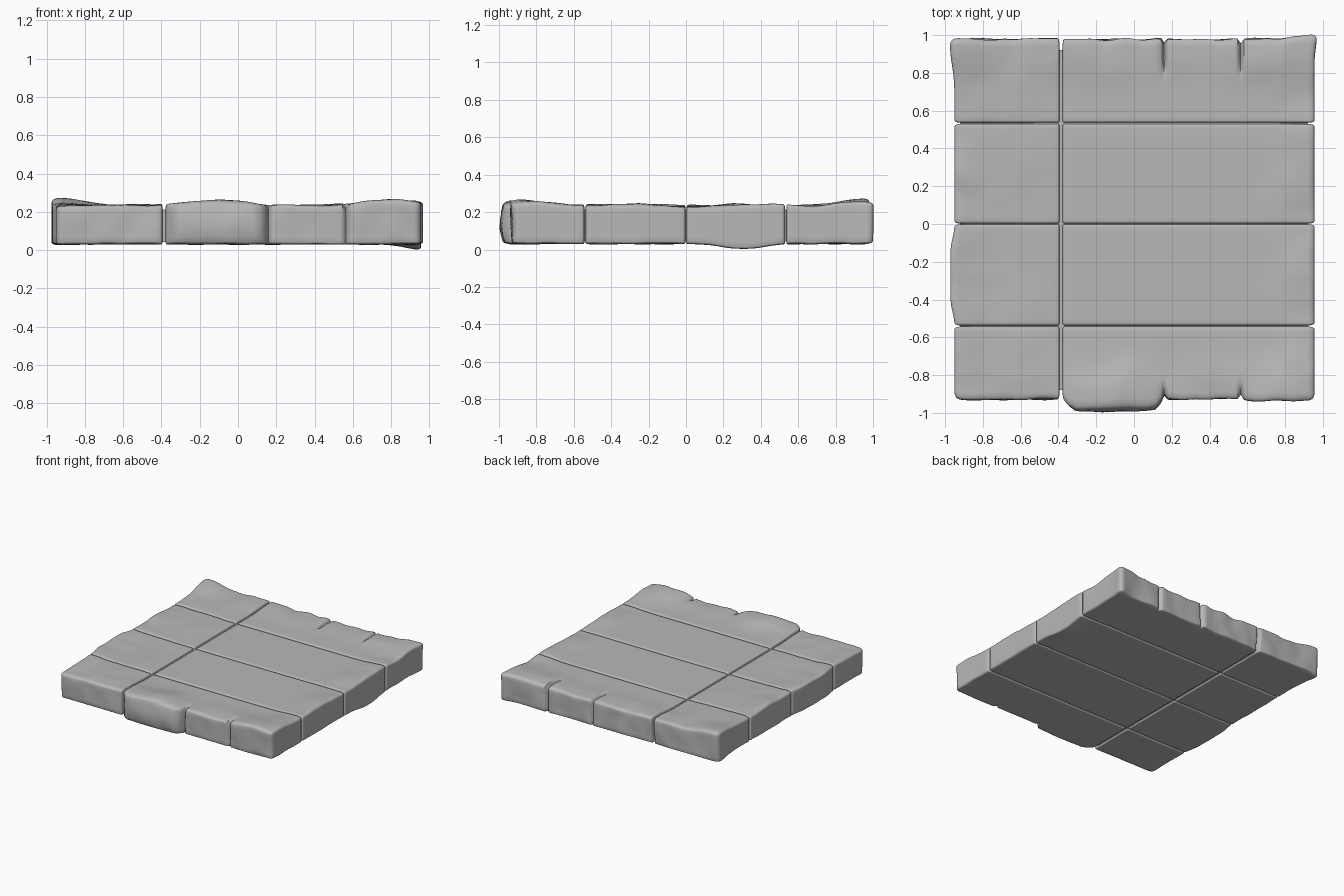
import bpy, bmesh, math
from mathutils import Vector, noise

cube = bpy.data.objects.get("Cube")
if cube:
    bpy.data.objects.remove(cube, do_unlink=True)

stone = bpy.data.materials.new("grey stone")
stone.use_nodes = True
grey = (0.48, 0.48, 0.48, 1)
stone.diffuse_color = grey
stone.node_tree.nodes["Principled BSDF"].inputs["Base Color"].default_value = grey

BOTTOM, TOP = 0.03, 0.228
OUTER, SEAM = 0.035, 0.012          # rounding of rim edges and of joints
NOTCHES = (0.16, 0.565)             # short cracks in the front and back rims


def ramp(v, a, b):
    t = max(0, min(1, (v - a) / (b - a)))
    return t * t * (3 - 2 * t)


def span(v, a, b, soft):
    return ramp(v, a, a + soft) * (1 - ramp(v, b - soft, b))


def bump(x, y, cx, cy, rx, ry):
    return math.exp(-((x - cx) / rx) ** 2 - ((y - cy) / ry) ** 2)


def weather(p):
    """Uneven, worn surface that is strongest along the slab's rim."""
    x, y, z = p
    edge = min(x + 0.95, 0.955 - x, y + 0.93, 0.98 - y)
    rim = 1 - ramp(edge, 0.02, 0.32)
    rough = max(rim, 0.5 * (1 - ramp(x, -0.6, -0.38)))
    side = 1 - ramp(edge, 0, 0.12)
    up = ramp(z, 0.1, TOP)
    big = noise.noise(Vector((x * 4 + 3, y * 4, z * 3)))
    fine = noise.noise(Vector((x * 10, y * 10 + 7, z * 9)))
    d = Vector((0, 0, 0))
    # worn top and slightly uneven underside
    d.z += up * rough * (0.010 + 0.016 * big + 0.006 * fine)
    d.z += (1 - up) * rough * 0.005 * fine
    d.z += up * (0.030 * bump(x, y, -0.9, 0.92, 0.2, 0.16)
                 + 0.022 * bump(x, y, -0.05, -0.88, 0.2, 0.12)
                 + 0.024 * bump(x, y, 0.78, -0.85, 0.16, 0.14)
                 + 0.014 * bump(x, y, 0.8, 0.85, 0.2, 0.12))
    # rim faces pushed in and out
    push = side * 0.010 * (big + fine)
    d.x += push * (ramp(x, 0.8, 0.95) - ramp(x, -0.8, -0.95 + 0.3))if abs(x) > 0.8 else 0
    d.y += push * (1 if y > 0 else -1) if abs(y) > 0.8 else 0
    # bulging stones and flared corners
    d.y -= 0.06 * span(x, -0.385, 0.17, 0.07) * ramp(-y, 0.8, 0.93) * (0.6 + 0.4 * span(z, 0, 0.27, 0.12))
    d.x -= 0.022 * span(y, -0.54, 0, 0.15) * ramp(-x, 0.75, 0.95)
    d.x -= 0.024 * bump(x, y, -0.95, 0.95, 0.15, 0.14)
    corner = bump(x, y, 0.96, 0.98, 0.08, 0.07)
    d.x += 0.015 * corner
    d.y += 0.018 * corner
    d.z -= 0.03 * (1 - up) * bump(x, y, 0.96, 0.31, 0.12, 0.16)
    # rim cracks
    for n in NOTCHES:
        crack = math.exp(-((x - n) / 0.011) ** 2)
        d.y += crack * (0.025 * ramp(-y, 0.88, 0.93) - 0.025 * ramp(y, 0.93, 0.98))
        d.z -= up * crack * 0.03 * max(ramp(y, 0.77, 0.86), ramp(-y, 0.84, 0.9))
    return Vector(p) + d


def cuts(lo, hi, rlo, rhi, step, extra=()):
    vals = [lo + rlo * f for f in (0.3, 0.65, 1)] + [hi - rhi * f for f in (0.3, 0.65, 1)]
    n = int((hi - lo) / step)
    vals += [lo + (hi - lo) * i / n for i in range(1, n)]
    for e in extra:
        vals += [e + k * 0.009 for k in (-2, -1, 0, 1, 2)]
    return [v for v in vals if lo < v < hi]


def slab(name, lo, hi, rlo, rhi, extra):
    bm = bmesh.new()
    bmesh.ops.create_cube(bm, size=1)
    for v in bm.verts:
        v.co = [lo[i] if v.co[i] < 0 else hi[i] for i in range(3)]
    for axis in range(3):
        normal = Vector((0, 0, 0))
        normal[axis] = 1
        for c in cuts(lo[axis], hi[axis], rlo[axis], rhi[axis], 0.035, extra if axis == 0 else ()):
            bmesh.ops.bisect_plane(bm, geom=bm.verts[:] + bm.edges[:] + bm.faces[:],
                                   plane_co=normal * c, plane_no=normal, dist=1e-5)
    for v in bm.verts:
        # round the edges, then wear the surface
        base, off = Vector(v.co), Vector((0, 0, 0))
        rad = [1, 1, 1]
        for i in range(3):
            a, b = lo[i] + rlo[i], hi[i] - rhi[i]
            base[i] = max(a, min(b, v.co[i]))
            rad[i] = rlo[i] if v.co[i] < a else rhi[i]
            off[i] = (v.co[i] - base[i]) / rad[i]
        if off.length > 1:
            off.normalize()
        v.co = weather(base + Vector([off[i] * rad[i] for i in range(3)]))
    finish(name, bm)


def finish(name, bm):
    mesh = bpy.data.meshes.new(name)
    bm.to_mesh(mesh)
    bm.free()
    mesh.materials.append(stone)
    ob = bpy.data.objects.new(name, mesh)
    bpy.context.collection.objects.link(ob)
    bpy.ops.object.select_all(action='DESELECT')
    ob.select_set(True)
    bpy.context.view_layer.objects.active = ob
    bpy.ops.object.shade_smooth_by_angle(angle=math.radians(50))


# Two columns by four rows of paving stones
columns = [("right", -0.95, -0.394), ("left", -0.378, 0.955)]
rows = [("front", -0.93, -0.543), ("front_middle", -0.537, -0.002),
        ("back_middle", 0.002, 0.53), ("back", 0.536, 0.98)]
for ci, (cname, x0, x1) in enumerate(columns):
    for ri, (rname, y0, y1) in enumerate(rows):
        slab(f"{rname}_{cname}_stone", (x0, y0, BOTTOM), (x1, y1, TOP),
             (SEAM if ci else OUTER, SEAM if ri else OUTER, SEAM),
             (OUTER if ci else SEAM, OUTER if ri == 3 else SEAM, 0.018),
             NOTCHES if ci and ri in (0, 3) else ())

# Mortar filling the joints
bm = bmesh.new()
bmesh.ops.create_cube(bm, size=1)
for v in bm.verts:
    v.co = Vector((v.co.x * 1.84, v.co.y * 1.8 + 0.02, 0.128 + v.co.z * 0.17))
finish("mortar_core", bm)
